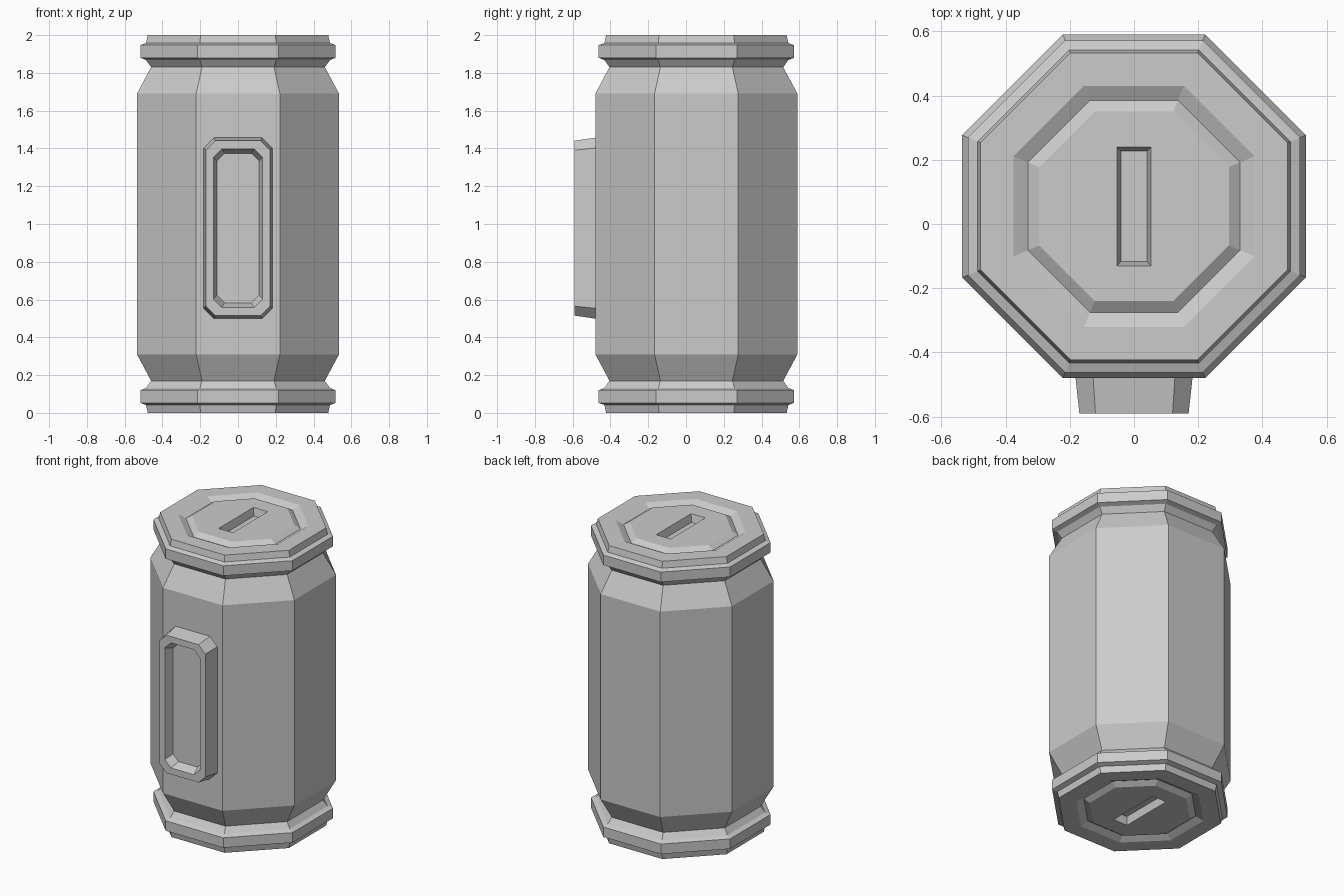
import bpy, bmesh, math
from mathutils import Matrix

if "Cube" in bpy.data.objects:
    bpy.data.objects.remove(bpy.data.objects["Cube"])

T = math.tan(math.radians(22.5))


def ring(hx, hy, cut, z):
    """Rectangle of half sizes hx, hy with corners chamfered by cut (8 points)."""
    return [(hx, -hy + cut, z), (hx, hy - cut, z), (hx - cut, hy, z), (-hx + cut, hy, z),
            (-hx, hy - cut, z), (-hx, -hy + cut, z), (-hx + cut, -hy, z), (hx - cut, -hy, z)]


def octagon(a, z):
    return ring(a, a, a * (1 - T), z)


def loft(name, rings, matrix):
    """Skin a list of 8-point rings and close both ends."""
    bm = bmesh.new()
    loops = [[bm.verts.new(p) for p in r] for r in rings]
    for a, b in zip(loops, loops[1:]):
        for i in range(8):
            j = (i + 1) % 8
            bm.faces.new((a[i], a[j], b[j], b[i]))
    bm.faces.new(loops[0][::-1])
    bm.faces.new(loops[-1])
    bmesh.ops.remove_doubles(bm, verts=bm.verts, dist=1e-5)
    bmesh.ops.recalc_face_normals(bm, faces=bm.faces)
    bm.transform(matrix)
    mesh = bpy.data.meshes.new(name)
    bm.to_mesh(mesh)
    bm.free()
    obj = bpy.data.objects.new(name, mesh)
    bpy.context.collection.objects.link(obj)
    return obj


# Canister: upper half profile (apothem, height above the middle)
profile = [(0.535, 0.69), (0.46, 0.83), (0.487, 0.868), (0.517, 0.88), (0.517, 0.947),
           (0.487, 0.958), (0.478, 1.0),
           (0.375, 1.0), (0.33, 0.976), (0.295, 1.0)]   # rim, lid groove, raised centre
upper = [octagon(a, h) for a, h in profile]
# Slot sunk into the lid centre
upper += [ring(0.053, 0.185, 0, 1.0), ring(0.041, 0.172, 0, 0.95)]
lower = [[(x, y, -z) for x, y, z in r] for r in reversed(upper)]
loft("canister_body", lower + upper, Matrix.Translation((0, 0.055, 1)))

# Front panel: chamfered raised frame with a recessed window, lofted outward along -y
panel = [ring(0.183, 0.48, 0.055, -0.01), ring(0.182, 0.479, 0.055, 0.0),
         ring(0.17, 0.463, 0.05, 0.11),
         ring(0.131, 0.42, 0.045, 0.11), ring(0.111, 0.396, 0.04, 0.05)]
loft("front_panel", panel,
     Matrix.Translation((0, -0.48, 0.978)) @ Matrix.Rotation(math.radians(90), 4, 'X'))
